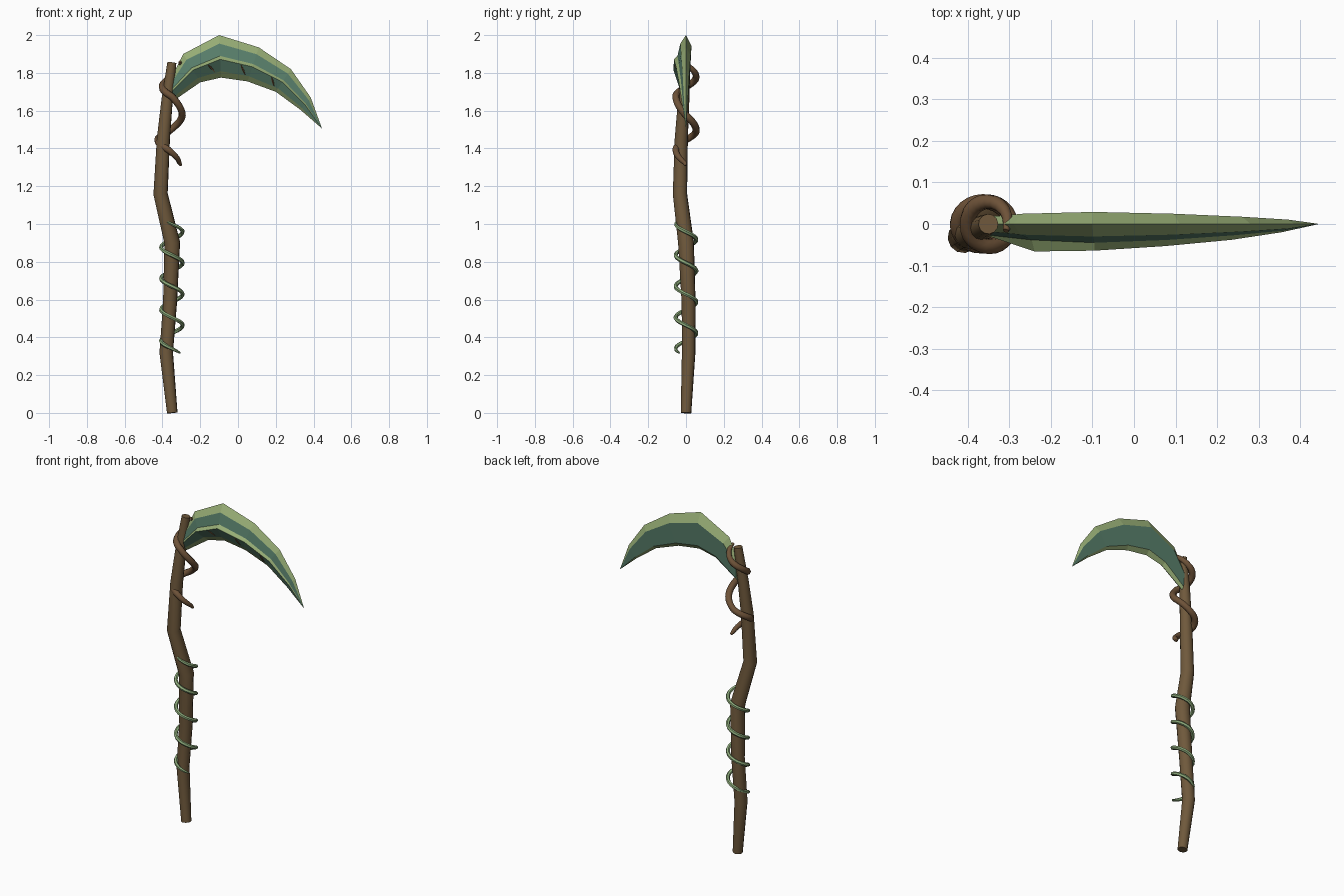
import bpy, bmesh, math
from mathutils import Vector

cube = bpy.data.objects.get("Cube")
if cube:
    bpy.data.objects.remove(cube, do_unlink=True)


def material(name, rgb):
    m = bpy.data.materials.new(name)
    m.use_nodes = True
    m.diffuse_color = (*rgb, 1)
    bsdf = next(n for n in m.node_tree.nodes if n.type == 'BSDF_PRINCIPLED')
    bsdf.inputs["Base Color"].default_value = (*rgb, 1)
    return m


bark = material("bark brown", (0.16, 0.10, 0.045))
root = material("root brown", (0.155, 0.085, 0.04))
vine_green = material("vine green", (0.27, 0.41, 0.20))
leaf = material("leaf green", (0.31, 0.42, 0.18))
deep = material("deep green", (0.10, 0.215, 0.15))


def finish(name, mesh, mats, smooth):
    ob = bpy.data.objects.new(name, mesh)
    bpy.context.collection.objects.link(ob)
    for m in mats:
        mesh.materials.append(m)
    if smooth:
        bpy.ops.object.select_all(action='DESELECT')
        ob.select_set(True)
        bpy.context.view_layer.objects.active = ob
        bpy.ops.object.shade_smooth_by_angle(angle=math.radians(50))
    return ob


def tube(name, points, radii, mat, detail=2):
    """Sweep a round section with varying radius along a path."""
    cu = bpy.data.curves.new(name + "_path", 'CURVE')
    cu.dimensions = '3D'
    cu.bevel_depth = 1
    cu.bevel_resolution = detail
    cu.use_fill_caps = True
    sp = cu.splines.new('POLY')
    sp.points.add(len(points) - 1)
    for p, co, r in zip(sp.points, points, radii):
        p.co = (*co, 1)
        p.radius = r
    tmp = bpy.data.objects.new(name + "_path", cu)
    bpy.context.collection.objects.link(tmp)
    deps = bpy.context.evaluated_depsgraph_get()
    mesh = bpy.data.meshes.new_from_object(tmp.evaluated_get(deps))
    bpy.data.objects.remove(tmp, do_unlink=True)
    mesh.materials.clear()
    return finish(name, mesh, [mat], True)


def taper(count, radius, tip, share):
    """Radii that thin toward both ends."""
    out = []
    for i in range(count):
        t = i / (count - 1)
        k = min(1, min(t, 1 - t) / share)
        out.append(tip + (radius - tip) * math.sqrt(k))
    return out


# Crooked wooden handle: x, y, z, radius
handle = [(-0.348, 0, 0, 0.028), (-0.38, 0.014, 0.32, 0.036),
          (-0.36, 0.014, 0.58, 0.037), (-0.348, 0, 0.9, 0.042),
          (-0.41, -0.032, 1.16, 0.038), (-0.395, -0.025, 1.45, 0.035),
          (-0.375, -0.012, 1.66, 0.030), (-0.35, 0, 1.855, 0.024)]
tube("handle", [h[:3] for h in handle], [h[3] for h in handle], bark, 4)

# Thin vine coiled round the lower handle
turns, steps = 4.22, 76
pts = []
for i in range(steps + 1):
    t = turns * i / steps - 0.08
    a = math.tau * (t + 0.75)
    pts.append((-0.35 + 0.057 * math.cos(a), 0.055 * math.sin(a), 1.0 - 0.165 * t))
tube("coiled_vine", pts, taper(len(pts), 0.011, 0.004, 0.06), vine_green, 1)

# Thick root coiled round the top: quarter-turn angle, height, centre x
keys = [(-0.2, 1.86, -0.36), (1, 1.78, -0.35), (2, 1.725, -0.345), (3, 1.675, -0.35),
        (4, 1.575, -0.35), (5, 1.495, -0.36), (6, 1.445, -0.37),
        (7, 1.39, -0.365), (8.1, 1.31, -0.365)]
pts = []
for (q0, z0, x0), (q1, z1, x1) in zip(keys, keys[1:]):
    for j in range(6):
        k = j / 6
        a = (q0 + (q1 - q0) * k) * math.pi / 2
        x, z = x0 + (x1 - x0) * k, z0 + (z1 - z0) * k
        pts.append((x + 0.055 * math.cos(a), 0.054 * math.sin(a), z))
pts.append((-0.302, 0, 1.31))
tube("coiled_root", pts, taper(len(pts), 0.019, 0.007, 0.15), root)

# Blade stations: outer edge, inner edge, thickness, ridge height
stations = [((-0.35, 1.78), (-0.345, 1.65), 0.6, 0.030),
            ((-0.29, 1.90), (-0.20, 1.75), 0.85, 0.066),
            ((-0.10, 2.00), (-0.09, 1.775), 1.0, 0.064),
            ((0.11, 1.935), (0.05, 1.755), 0.85, 0.053),
            ((0.28, 1.82), (0.20, 1.70), 0.6, 0.038),
            ((0.385, 1.67), (0.33, 1.605), 0.36, 0.020)]
tip_point = (0.445, 0, 1.505)


def blade_point(st, f, y):
    o, i, _, _ = st
    return Vector((o[0] + (i[0] - o[0]) * f, y, o[1] + (i[1] - o[1]) * f))


def section(st):
    s, ridge = st[2], st[3]
    profile = [(0, 0), (0.2, -0.03 * s), (0.49, -0.045 * s), (0.57, -ridge),
               (0.85, -0.03 * s), (1, 0), (0.88, 0.022 * s), (0.25, 0.029 * s)]
    return [blade_point(st, f, y) for f, y in profile]


# Curved leaf blade, bevels and ridge light, flats dark
bm = bmesh.new()
rings = [[bm.verts.new(p) for p in section(st)] for st in stations]
end = bm.verts.new(tip_point)
dark_strips = {1, 3, 6}
n = len(rings[0])
for k in range(n):
    m = (k + 1) % n
    faces = [bm.faces.new((a[k], a[m], b[m], b[k])) for a, b in zip(rings, rings[1:])]
    faces.append(bm.faces.new((rings[-1][k], rings[-1][m], end)))
    for f in faces:
        f.material_index = int(k in dark_strips)
bm.faces.new(rings[0][::-1])
bmesh.ops.recalc_face_normals(bm, faces=bm.faces)
mesh = bpy.data.meshes.new("blade")
bm.to_mesh(mesh)
bm.free()
finish("blade", mesh, [leaf, deep], False)


# Small root streaks across the lower front flat
def flat_point(pos, f):
    i = int(pos)
    k = (f - 0.57) / 0.28
    ends = []
    for st in stations[i:i + 2]:
        y = -st[3] + (st[3] - 0.03 * st[2]) * k
        ends.append(blade_point(st, f, y))
    return ends[0].lerp(ends[1], pos - i)


for num, pos in enumerate((1.55, 2.65, 3.65)):
    path = [flat_point(pos + 0.2 * t, 0.59 + 0.24 * t) for t in (0, 0.33, 0.67, 1)]
    tube(f"root_streak_{num + 1}", path, (0.002, 0.006, 0.005, 0.002), root, 1)
